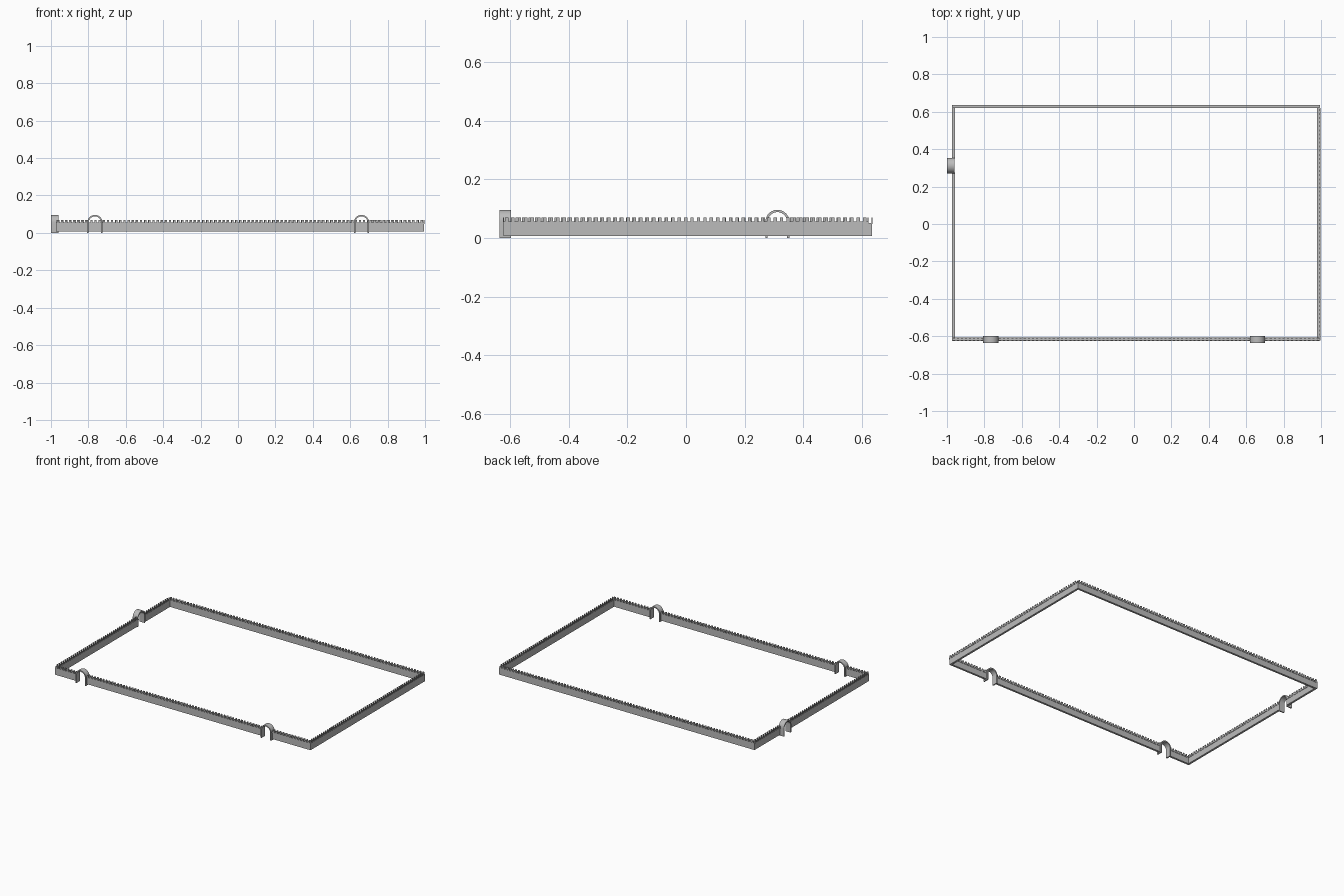
import bpy, bmesh, math

cube = bpy.data.objects.get("Cube")
if cube:
    bpy.data.objects.remove(cube, do_unlink=True)

stone = bpy.data.materials.new("grey_stone")
stone.use_nodes = True
GREY = (0.5, 0.5, 0.5, 1)
stone.diffuse_color = GREY
stone.node_tree.nodes["Principled BSDF"].inputs["Base Color"].default_value = GREY

# Wall centre lines and heights
X0, X1, Y0, Y1 = -0.965, 0.987, -0.616, 0.628
BOTTOM, WALK, PARAPET, TOP = 0.007, 0.051, 0.056, 0.069
HALF = 0.007
PERIOD = 0.022


def finish(name, bm):
    mesh = bpy.data.meshes.new(name)
    bmesh.ops.recalc_face_normals(bm, faces=bm.faces)
    bm.to_mesh(mesh)
    bm.free()
    mesh.materials.append(stone)
    ob = bpy.data.objects.new(name, mesh)
    bpy.context.collection.objects.link(ob)
    return ob


def box(bm, along_x, a, b, c, d, z0, z1):
    """Box from a to b along the wall and c to d across it."""
    verts = bmesh.ops.create_cube(bm, size=1)["verts"]
    for v in verts:
        s, t = a + (v.co.x + 0.5) * (b - a), c + (v.co.y + 0.5) * (d - c)
        z = z0 + (v.co.z + 0.5) * (z1 - z0)
        v.co = (s, t, z) if along_x else (t, s, z)


def wall(name, along_x, a, b, line):
    """Wall with a sunken walkway between two notched parapets."""
    bm = bmesh.new()
    box(bm, along_x, a, b, line - HALF, line + HALF, BOTTOM, WALK)
    count = max(1, round((b - a) / PERIOD))
    step = (b - a) / count
    for side in (-1, 1):
        inner, outer = sorted((line + side * 0.005, line + side * 0.009))
        box(bm, along_x, a, b, inner, outer, WALK - 0.003, PARAPET)
        for i in range(count):
            mid = a + (i + 0.5) * step
            box(bm, along_x, mid - step / 4, mid + step / 4, inner, outer, PARAPET, TOP)
    return finish(name, bm)


def arch(name, along_x, centre, near, far):
    """Round-headed gateway band, open beneath."""
    bm = bmesh.new()
    outer, inner, spring, segs = 0.041, 0.033, 0.055, 20
    rows = []
    for r in (outer, inner):
        pts = [(r, 0)]
        pts += [(r * math.cos(math.pi * i / segs), spring + r * math.sin(math.pi * i / segs))
                for i in range(segs + 1)]
        rows.append(pts + [(-r, 0)])
    outline = rows[0] + rows[1][::-1]
    loops = []
    for depth in (near, far):
        loops.append([bm.verts.new((centre + s, depth, z) if along_x else (depth, centre + s, z))
                      for s, z in outline])
    n = len(outline)
    for i in range(n):
        j = (i + 1) % n
        bm.faces.new((loops[0][i], loops[0][j], loops[1][j], loops[1][i]))
    for loop in loops:
        for i in range(n // 2 - 1):
            bm.faces.new((loop[i], loop[i + 1], loop[n - 2 - i], loop[n - 1 - i]))
    ob = finish(name, bm)
    bpy.ops.object.select_all(action="DESELECT")
    ob.select_set(True)
    bpy.context.view_layer.objects.active = ob
    bpy.ops.object.shade_smooth_by_angle(angle=math.radians(30))


# Unbroken walls
wall("back_wall", True, X0 - HALF, X1 + HALF, Y1)
wall("left_wall", False, Y0 - HALF, Y1 - HALF, X1)

# Front wall, split by two gateways
GATE = 0.037
wall("front_wall_right_end", True, X0 - HALF, -0.765 - GATE, Y0)
wall("front_wall_middle", True, -0.765 + GATE, 0.66 - GATE, Y0)
wall("front_wall_left_end", True, 0.66 + GATE, X1 + HALF, Y0)
arch("front_gate_right", True, -0.765, -0.637, -0.598)
arch("front_gate_left", True, 0.66, -0.637, -0.598)

# Right wall, split by one gateway
wall("right_wall_front", False, Y0 + HALF, 0.312 - GATE, X0)
wall("right_wall_back", False, 0.312 + GATE, Y1 - HALF, X0)
arch("side_gate", False, 0.312, -1.0, -0.961)
